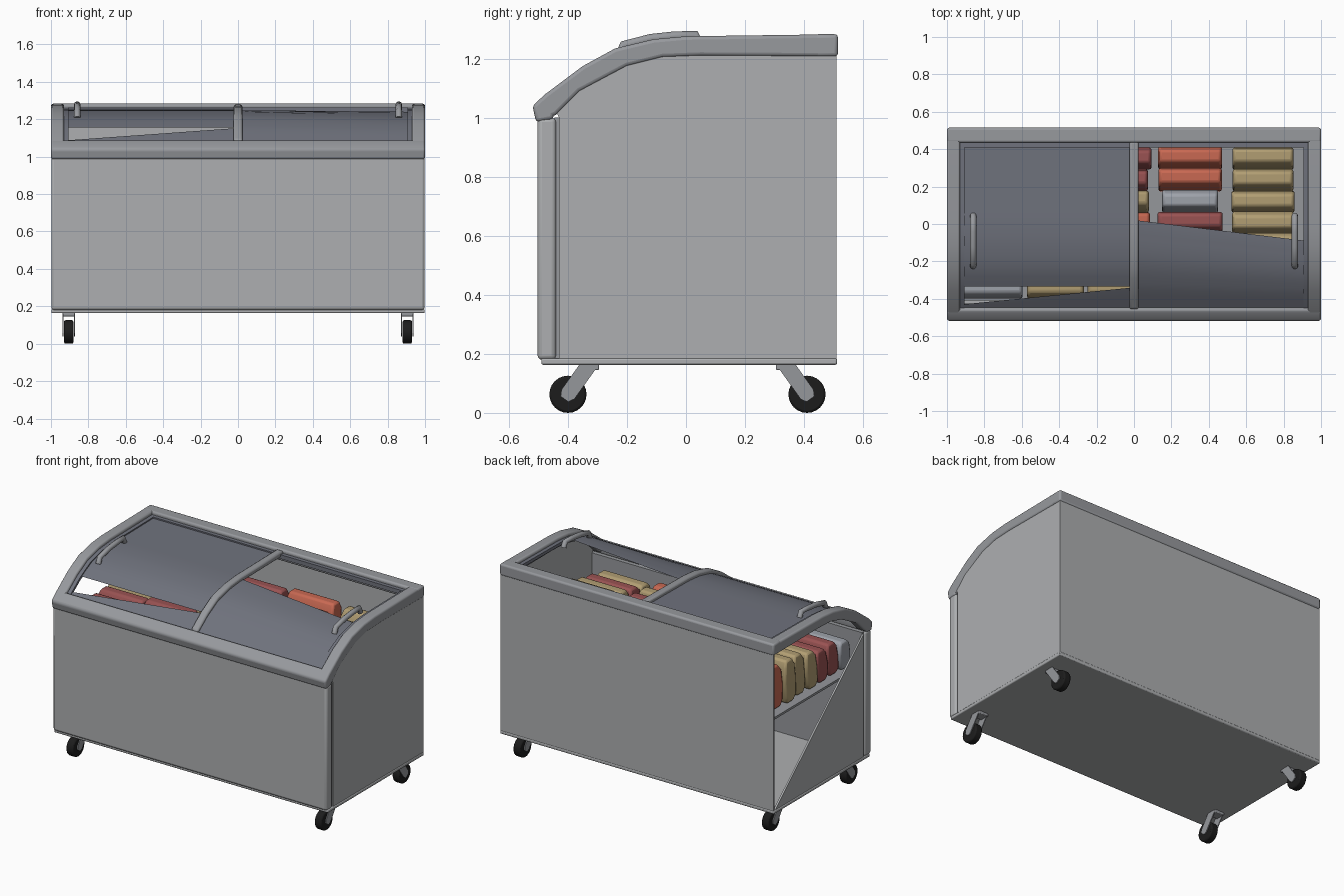
import bpy, bmesh, math, random
from mathutils import Vector

if "Cube" in bpy.data.objects:
    bpy.data.objects.remove(bpy.data.objects["Cube"])
random.seed(4)


def mat(name, r, g, b):
    m = bpy.data.materials.new(name)
    m.diffuse_color = (r, g, b, 1)
    m.use_nodes = True
    m.node_tree.nodes["Principled BSDF"].inputs["Base Color"].default_value = m.diffuse_color
    return m


BODY = mat("body_grey", .42, .43, .44)
RIM = mat("rim_grey", .31, .32, .34)
GLASS = mat("tinted_glass", .16, .17, .205)
METAL = mat("caster_metal", .30, .31, .33)
RUBBER = mat("black_rubber", .012, .012, .012)
ORANGE = mat("orange_pack", .58, .14, .085)
RED = mat("dark_red_pack", .32, .085, .085)
TAN = mat("tan_pack", .44, .34, .17)
SILVER = mat("silver_pack", .34, .36, .40)


def finish(bm, name, material, bevel=0, segs=2):
    bmesh.ops.recalc_face_normals(bm, faces=bm.faces)
    me = bpy.data.meshes.new(name)
    bm.to_mesh(me)
    bm.free()
    ob = bpy.data.objects.new(name, me)
    bpy.context.collection.objects.link(ob)
    me.materials.append(material)
    if bevel:
        mod = ob.modifiers.new("bevel", 'BEVEL')
        mod.width, mod.segments = bevel, segs
        mod.limit_method, mod.angle_limit = 'ANGLE', math.radians(40)
    bpy.ops.object.select_all(action='DESELECT')
    ob.select_set(True)
    bpy.context.view_layer.objects.active = ob
    bpy.ops.object.shade_smooth_by_angle(angle=math.radians(40))
    return ob


def extrude_x(name, pts, x0, x1, material, bevel=0, segs=2):
    """Closed (y, z) outline extruded from x0 to x1."""
    bm = bmesh.new()
    a = [bm.verts.new((x0, y, z)) for y, z in pts]
    b = [bm.verts.new((x1, y, z)) for y, z in pts]
    bm.faces.new(a)
    bm.faces.new(b[::-1])
    n = len(pts)
    for i in range(n):
        j = (i + 1) % n
        bm.faces.new((a[i], b[i], b[j], a[j]))
    return finish(bm, name, material, bevel, segs)


def box(name, x0, x1, y0, y1, z0, z1, material, bevel=0, segs=2):
    return extrude_x(name, [(y0, z0), (y1, z0), (y1, z1), (y0, z1)], x0, x1, material, bevel, segs)


def tube(name, pts, radius, material):
    cu = bpy.data.curves.new(name, 'CURVE')
    cu.dimensions = '3D'
    cu.bevel_depth, cu.bevel_resolution, cu.use_fill_caps = radius, 3, True
    sp = cu.splines.new('POLY')
    sp.points.add(len(pts) - 1)
    for p, c in zip(sp.points, pts):
        p.co = (*c, 1)
    cu.materials.append(material)
    ob = bpy.data.objects.new(name, cu)
    bpy.context.collection.objects.link(ob)
    return ob


# Lid curve: top and lower edge of the rim seen from the side
TOP = [(-.52, 1.04), (-.47, 1.085), (-.35, 1.175), (-.24, 1.235), (-.11, 1.266), (0, 1.276), (.515, 1.283)]
LOW = [(-.505, .985), (-.44, 1.01), (-.36, 1.09), (-.2, 1.175), (-.08, 1.205), (.05, 1.21), (.515, 1.207)]


def height(curve, y):
    for (y0, z0), (y1, z1) in zip(curve, curve[1:]):
        if y <= y1:
            return z0 + (z1 - z0) * (y - y0) / (y1 - y0)
    return curve[-1][1]


# Cabinet shell; the left wall is only a triangle, so that side is open
extrude_x("right_wall", [(-.43, .17), (.508, .17), (.508, 1.215)] + [(y, z + .01) for y, z in LOW[-2:0:-1]]
          + [(-.43, 1.0)], .982, .994, BODY)
extrude_x("left_wall", [(-.43, .17), (.508, .17), (-.43, .99)], -.994, -.982, BODY)
box("back_wall", -.994, .994, .498, .51, .17, 1.22, BODY)
box("front_panel", -.998, .998, -.503, -.44, .18, 1.0, BODY, .015, 3)
box("front_seam", -.985, .985, -.445, -.425, .17, 1.0, RIM)
box("base", -.998, .998, -.49, .512, .163, .185, BODY, .006)
box("shelf", -.96, .96, -.41, .48, .755, .77, METAL)

# Rim frame around the lid opening
for s, side in ((-1, "left"), (1, "right")):
    x0, x1 = sorted((s * .93, s))
    extrude_x(side + "_rim", TOP + LOW[::-1], x0, x1, RIM, .012, 3)
    inner = [(y, z - .02) for y, z in TOP[1:-1]] + [(.43, 1.262)]
    extrude_x(side + "_pane_track", inner + [(y, z - .02) for y, z in inner[::-1]],
              *sorted((s * .905, s * .935)), GLASS)
extrude_x("front_rim", [(-.52, 1.04), (-.508, .985), (-.45, .995), (-.44, 1.06), (-.455, 1.09), (-.475, 1.082)],
          -1, 1, RIM, .012, 3)
box("back_rim", -1, 1, .435, .515, 1.207, 1.283, RIM, .012, 3)
box("back_pane_track", -.93, .93, .41, .44, 1.235, 1.262, GLASS)

# Centre bar follows the lid curve
bar_y = [-.455, -.40, -.35, -.29, -.24, -.17, -.11, 0, .2, .44]
bar = [(y, height(TOP, y) - .004) for y in bar_y]
extrude_x("centre_bar", bar + [(y, z - .035) for y, z in bar[::-1]], -.024, .024, RIM, .01, 2)


# Curved lid panes, open where the model has gaps
def pane(name, x0, x1, front, back0, back1, n=14):
    bm = bmesh.new()
    rows = []
    for i in range(n + 1):
        t = i / n
        ya, yb = front + (back0 - front) * t, front + (back1 - front) * t
        rows.append([bm.verts.new((x0, ya, height(TOP, ya) - .028)),
                     bm.verts.new((x1, yb, height(TOP, yb) - .028))])
    for r, q in zip(rows, rows[1:]):
        bm.faces.new((r[0], r[1], q[1], q[0]))
    return finish(bm, name, GLASS)


pane("left_pane", -.92, -.01, -.335, .425, .425)
pane("left_pane_front_corner", -.92, -.01, -.45, -.43, -.34, 4)
pane("right_pane", .01, .92, -.45, .02, -.09)

# Pull handles on the panes
for s, side in ((-1, "left"), (1, "right")):
    ys = [-.21, -.12, -.04, .03]
    arch = [(s * .86, y, height(TOP, y) + .004) for y in ys]
    foot0 = (s * .86, -.225, height(TOP, -.225) - .03)
    foot1 = (s * .86, .045, height(TOP, .045) - .03)
    tube(side + "_handle", [foot0] + arch + [foot1], .017, RIM)

# Food packs: rows run front to back, listed from the back
ROWS = {-.76: "OTTTRRS", -.42: "RTSTRTT", -.075: "RRTOTST", .30: "OOSRRTO", .69: "TTTTTRT"}
COLOUR = {"O": ORANGE, "T": TAN, "R": RED, "S": SILVER}
for r, (x, row) in enumerate(ROWS.items()):
    for i, c in enumerate(row):
        y = .35 - i * .115
        w = .16 + random.uniform(-.012, .015)
        h = .30 - .018 * i + random.uniform(-.015, .01)
        bm = bmesh.new()
        # pillow shape: thin at top and bottom, thick in the middle
        ring = []
        for k, d in ((0, .034), (.15, .05), (.5, .058), (.85, .05), (1, .03)):
            lean = .05 * (k - .5) * random.uniform(.2, .8)
            ww = w * (1 if 0 < k < 1 else .95)
            ring.append([bm.verts.new((x + sx * ww, y + lean + sy * d, .775 + h * k))
                         for sx, sy in ((-1, -1), (1, -1), (1, 1), (-1, 1))])
        bm.faces.new(ring[0])
        bm.faces.new(ring[-1])
        for a, b in zip(ring, ring[1:]):
            for k in range(4):
                m = (k + 1) % 4
                bm.faces.new((a[k], a[m], b[m], b[k]))
        finish(bm, "food_pack_%d_%d" % (r, i), COLOUR[c], .012, 2)

# Casters: wheel, two slanted fork plates and a mounting plate
for sx in (-1, 1):
    for y, sy, end in ((-.40, -1, "front"), (.41, 1, "back")):
        tag = "%s_%s" % (end, "left" if sx < 0 else "right")
        cx = sx * .905
        wheel = [(y + .063 * math.cos(a), .063 + .063 * math.sin(a))
                 for a in (k * math.tau / 24 for k in range(24))]
        extrude_x(tag + "_wheel", wheel, cx - .025, cx + .025, RUBBER, .008, 2)
        hub, head = Vector((y, .063)), Vector((y - sy * .075, .168))
        d = (head - hub).normalized()
        n = Vector((-d.y, d.x)) * .027
        fork = [head + n, head - n, hub - n, hub - n * .6 - d * .02, hub + n * .6 - d * .02, hub + n]
        for k in (-1, 1):
            px = cx + k * .031
            extrude_x(tag + "_fork", [tuple(p) for p in fork], px - .003, px + .003, METAL)
        box(tag + "_fork_top", cx - .034, cx + .034, head.x - .03, head.x + .03, .145, .166, METAL, .004)
